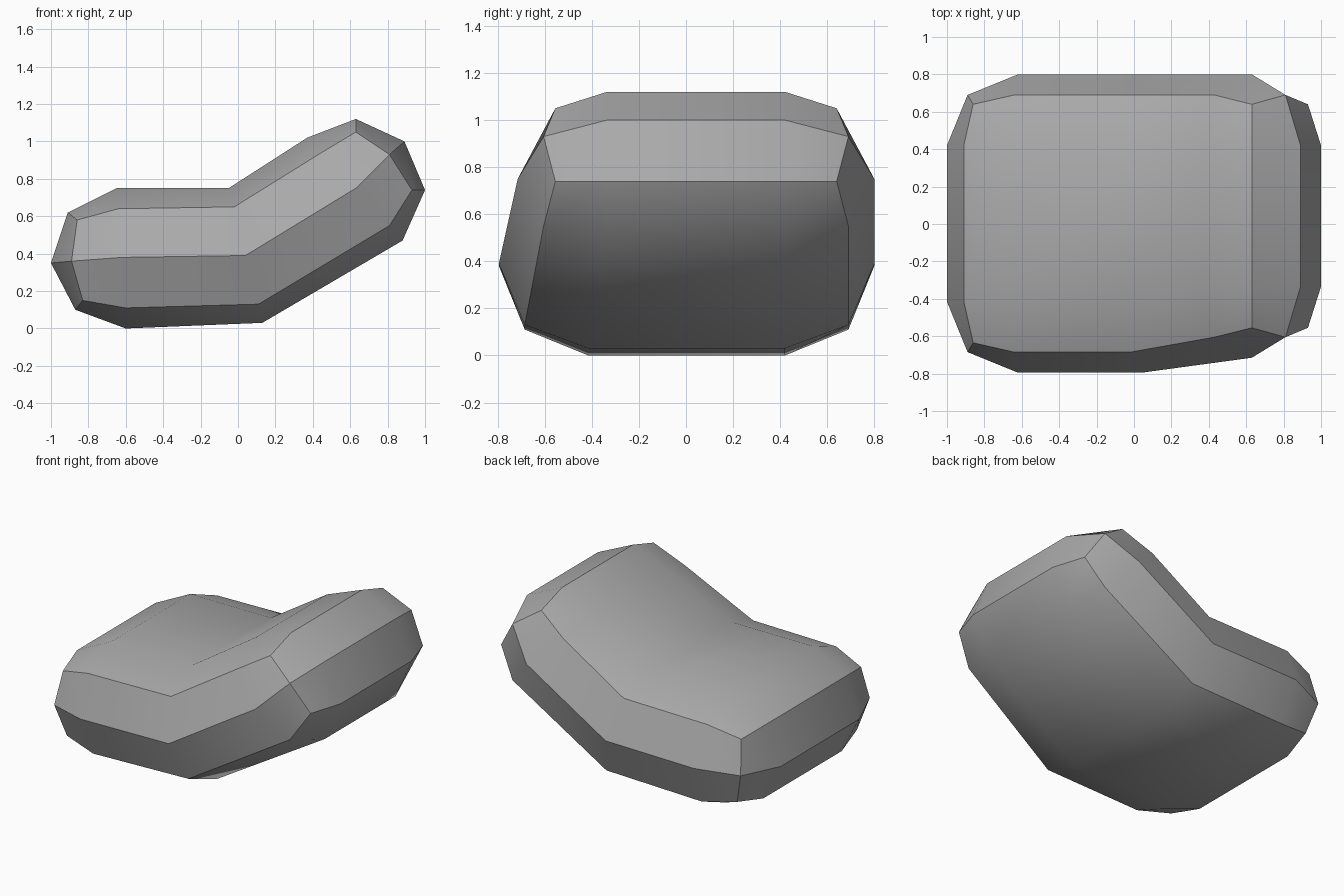
import bpy
import bmesh
import math

if "Cube" in bpy.data.objects:
    bpy.data.objects.remove(bpy.data.objects["Cube"])

# Stone colour
stone = bpy.data.materials.new("stone grey")
stone.use_nodes = True
GREY = (0.4, 0.4, 0.4, 1)
stone.diffuse_color = GREY
stone.node_tree.nodes["Principled BSDF"].inputs["Base Color"].default_value = GREY

# Side profiles (x, z) per level: along the middle and along the rounded flanks
middle = [
    [(-.87, .10), (-.60, 0), (.13, .03), (.88, .47), (1, .74)],
    [(-1, .35), None, None, None, (.89, 1)],
    [(-.91, .62), (-.65, .75), (-.05, .75), (.37, 1.02), (.63, 1.12)],
]
flank = [
    [(-.83, .15), (-.60, .11), (.11, .13), (.81, .55), (.93, .74)],
    [(-.89, .36), (-.62, .38), (.04, .39), (.63, .75), (.81, .93)],
    [(-.86, .58), (-.64, .64), (-.02, .65), (.43, .93), (.63, 1.05)],
]
COLS, ROWS, LEVELS = 5, 4, 3
bm = bmesh.new()
grid = {}


def place(i, j, k):
    """Vertex of the bent lattice: column i, row j (front to back), level k."""
    outer = j in (0, ROWS - 1)
    point = (flank if outer else middle)[k][i]
    if point is None:
        return
    bulge = (k == 1) + (0 < i < COLS - 1)
    y = (.64, .69, .80)[bulge] if outer else .42
    if j < 2:
        y = -y + (.085 if i >= 3 else .005)   # front is pinched at the raised end
    grid[i, j, k] = bm.verts.new((point[0], y, point[1]))


for i in range(COLS):
    for j in range(ROWS):
        for k in range(LEVELS):
            place(i, j, k)


# Skin the six sides of the lattice
def skin(size_a, size_b, index):
    for a in range(size_a - 1):
        for b in range(size_b - 1):
            corners = [(a, b), (a + 1, b), (a + 1, b + 1), (a, b + 1)]
            bm.faces.new([grid[index(*c)] for c in corners])


for end in (0, 1):
    skin(COLS, ROWS, lambda a, b: (a, b, end * (LEVELS - 1)))
    skin(COLS, LEVELS, lambda a, b: (a, end * (ROWS - 1), b))
    skin(ROWS, LEVELS, lambda a, b: (end * (COLS - 1), a, b))

bmesh.ops.recalc_face_normals(bm, faces=bm.faces)
mesh = bpy.data.meshes.new("bent_stone")
bm.to_mesh(mesh)
bm.free()
mesh.materials.append(stone)
body = bpy.data.objects.new("bent_stone", mesh)
bpy.context.collection.objects.link(body)

# Soft faces, crisp chamfer edges
bpy.ops.object.select_all(action="DESELECT")
body.select_set(True)
bpy.context.view_layer.objects.active = body
bpy.ops.object.shade_smooth_by_angle(angle=math.radians(35))
